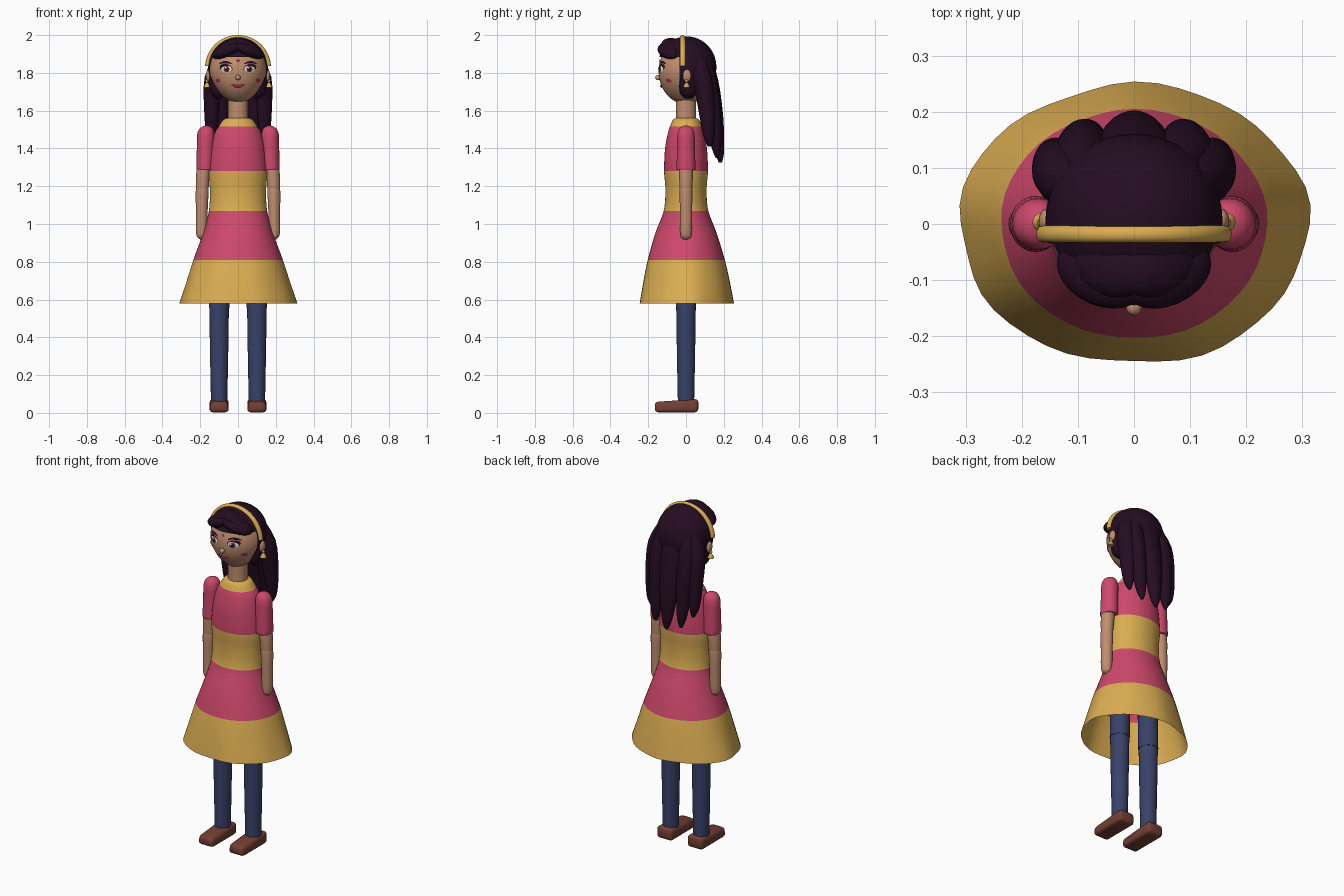
import bpy, bmesh, math
from mathutils import Matrix, Vector

cube = bpy.data.objects.get("Cube")
if cube:
    bpy.data.objects.remove(cube)


def material(name, rgb):
    m = bpy.data.materials.new(name)
    m.use_nodes = True
    m.diffuse_color = (*rgb, 1)
    m.node_tree.nodes["Principled BSDF"].inputs["Base Color"].default_value = (*rgb, 1)
    return m


PINK = material("pink cloth", (0.62, 0.065, 0.15))
GOLD = material("gold", (0.71, 0.42, 0.085))
NAVY = material("navy cloth", (0.04, 0.055, 0.14))
BROWN = material("brown leather", (0.17, 0.05, 0.034))
HAIR = material("dark hair", (0.018, 0.004, 0.016))
SKIN = material("skin", (0.53, 0.27, 0.16))
WHITE = material("eye white", (0.85, 0.85, 0.85))
IRIS = material("iris brown", (0.14, 0.035, 0.02))
RED = material("red", (0.45, 0.03, 0.07))


def finish(name, bm, *mats, angle=50):
    bmesh.ops.recalc_face_normals(bm, faces=bm.faces[:])
    mesh = bpy.data.meshes.new(name)
    bm.to_mesh(mesh)
    bm.free()
    ob = bpy.data.objects.new(name, mesh)
    bpy.context.collection.objects.link(ob)
    for m in mats:
        mesh.materials.append(m)
    bpy.ops.object.select_all(action='DESELECT')
    ob.select_set(True)
    bpy.context.view_layer.objects.active = ob
    bpy.ops.object.shade_smooth_by_angle(angle=math.radians(angle))
    return ob


def spline(pts, steps):
    """Catmull-Rom samples through a few control tuples."""
    out = []
    for i in range(len(pts) - 1):
        a, b, c, d = (Vector(pts[max(0, min(len(pts) - 1, i + k))]) for k in (-1, 0, 1, 2))
        for s in range(steps):
            t = s / steps
            out.append(0.5 * (2 * b + (c - a) * t + (2 * a - 5 * b + 4 * c - d) * t * t
                              + (3 * b - a - 3 * c + d) * t ** 3))
    return out + [Vector(pts[-1])]


def loft(name, rings, *mats, steps=3, seg=24, caps=(True, True), wave=None, rule=None):
    """Skin horizontal ellipses given as (x, y, z, rx, ry)."""
    bm = bmesh.new()
    loops = []
    for x, y, z, rx, ry in spline(rings, steps):
        loop = []
        for k in range(seg):
            a = 2 * math.pi * k / seg
            w = 1 + (wave(a, z) if wave else 0)
            loop.append(bm.verts.new((x + rx * w * math.cos(a), y + ry * w * math.sin(a), z)))
        loops.append(loop)
    for lo, hi in zip(loops, loops[1:]):
        for k in range(seg):
            n = (k + 1) % seg
            bm.faces.new((lo[k], lo[n], hi[n], hi[k]))
    for on, loop in zip(caps, (loops[0], loops[-1])):
        if on:
            bm.faces.new(loop)
    if rule:
        for f in bm.faces:
            f.material_index = rule(f.calc_center_median().z)
    return finish(name, bm, *mats)


def ball(name, at, size, mat, rot=None, seg=24):
    bm = bmesh.new()
    m = Matrix.Translation(at) @ (rot or Matrix()) @ Matrix.Diagonal((*size, 1))
    bmesh.ops.create_uvsphere(bm, u_segments=seg, v_segments=seg // 2, radius=1, matrix=m)
    return finish(name, bm, mat)


# Dress: banded, open at the hem, which ripples slightly
def ripple(a, z):
    return max(0, (0.95 - z) / 0.37) * (0.014 * math.sin(5 * a + 0.6) + 0.008 * math.sin(9 * a))


def dress_band(z):
    return int(z < 0.81 or 1.07 < z < 1.28 or z > 1.515)


dress = [(0.58, .311, .249), (0.70, .272, .228), (0.81, .237, .204), (0.95, .186, .163),
         (1.07, .154, .118), (1.18, .149, .109), (1.28, .155, .116), (1.40, .143, .111),
         (1.48, .124, .096), (1.515, .103, .085), (1.55, .08, .07), (1.56, .06, .056)]
loft("dress", [(0, 0, *r) for r in dress], PINK, GOLD, steps=4, seg=48,
     caps=(False, True), wave=ripple, rule=dress_band)
loft("neck", [(0, 0, 1.54, .054, .054), (0, 0, 1.70, .054, .054)], SKIN)

# Head: round skull narrowing to the chin
EYE_LINE, CHIN = 1.81, 1.635


def head_radii(z):
    if z > EYE_LINE:
        f = math.sqrt(max(0, 1 - ((z - EYE_LINE) / 0.165) ** 2))
        return 0.15 * f, 0.145 * f
    t = min(1, (EYE_LINE - z) / (EYE_LINE - CHIN))
    return 0.15 * (1 - t ** 1.8) ** 0.65, 0.145 * math.sqrt(1 - t * t)


head_rings = []
for i in range(33):
    z = CHIN + 0.17 * (1 - math.cos(math.pi * (0.03 + 0.94 * i / 32)))
    head_rings.append((0, 0, z, *head_radii(z)))
loft("head", head_rings, SKIN, steps=1, seg=40)


def face_mark(name, cx, cz, w, h, mat, lift, bulge=0.0, bend=0.0, tilt=0.0):
    """Thin lens or curved stroke following the face surface."""
    bm = bmesh.new()
    rows = []
    for i in range(17):
        u = -math.cos(math.pi * (i + 0.2) / 16.4)
        x = cx + u * w
        row = []
        for j in range(7):
            v = j / 3 - 1
            z = cz + bend * u * u + tilt * u + v * h * math.sqrt(1 - u * u)
            rx, ry = head_radii(z)
            y = -ry * math.sqrt(max(0, 1 - (x / rx) ** 2))
            row.append(bm.verts.new((x, y - lift - bulge * (1 - u * u) * (1 - v * v), z)))
        rows.append(row)
    for a, b in zip(rows, rows[1:]):
        for j in range(6):
            bm.faces.new((a[j], b[j], b[j + 1], a[j + 1]))
    return finish(name, bm, mat)


ball("nose", (0, -0.148, 1.775), (0.014, 0.015, 0.014), SKIN)
face_mark("mouth", 0, 1.728, 0.038, 0.008, RED, 0.003, 0.006, bend=0.013)
face_mark("forehead_dot", 0, 1.865, 0.007, 0.008, RED, 0.003, 0.003)

# Mirrored parts
for side, s in (("left", 1), ("right", -1)):
    def both(part):
        return side + "_" + part

    # Face details
    face_mark(both("lashes"), s * .063, 1.826, .034, .021, HAIR, .003, .002, tilt=s * .005)
    face_mark(both("eye"), s * .061, 1.82, .028, .018, WHITE, .004, .004)
    face_mark(both("iris"), s * .06, 1.82, .016, .0165, IRIS, .007, .003)
    face_mark(both("pupil"), s * .06, 1.82, .009, .010, HAIR, .010, .001)
    face_mark(both("glint"), s * .06 - .005, 1.827, .005, .005, WHITE, .012)
    face_mark(both("brow"), s * .066, 1.857, .034, .006, HAIR, .004, .002, bend=-.009)
    face_mark(both("cheek"), s * .106, 1.76, .012, .011, RED, .003, .002)

    # Ear and earring
    ball(both("ear"), (s * .156, .005, 1.785), (.014, .022, .033), SKIN)
    ball(both("ear_stud"), (s * .164, .003, 1.757), (.009, .009, .009), GOLD, seg=12)
    loft(both("earring"), [(s * .164, .003, 1.722, .017, .017), (s * .164, .003, 1.73, .016, .016),
                           (s * .164, .003, 1.75, .005, .005)], GOLD, seg=16)

    # Sleeve, arm and hand
    loft(both("sleeve"), [(s * .175, 0, 1.285, .044, .048), (s * .175, 0, 1.30, .046, .05),
                          (s * .172, 0, 1.40, .046, .047), (s * .17, 0, 1.475, .046, .045),
                          (s * .168, 0, 1.508, .032, .033), (s * .168, 0, 1.522, .006, .006)], PINK)
    loft(both("upper_arm"), [(s * .189, 0, 1.185, .033, .033), (s * .187, 0, 1.24, .036, .036),
                             (s * .18, 0, 1.32, .036, .036)], SKIN)
    loft(both("forearm"), [(s * .193, 0, .918, .006, .008), (s * .193, 0, .93, .022, .026),
                           (s * .193, 0, .965, .03, .031), (s * .192, 0, 1.06, .031, .032),
                           (s * .19, 0, 1.17, .034, .034), (s * .189, 0, 1.195, .03, .03)], SKIN)

    # Leg
    loft(both("shin"), [(s * .1, 0, .05, .043, .043), (s * .1, 0, .30, .048, .048),
                        (s * .1, 0, .57, .052, .052)], NAVY)
    loft(both("thigh"), [(s * .1, 0, .555, .054, .054), (s * .095, 0, .90, .055, .055)], NAVY)

    # Shoe: bevelled box with a lower toe
    bm = bmesh.new()
    bmesh.ops.create_cube(bm, size=1)
    for v in bm.verts:
        toe, top = v.co.y < 0, v.co.z > 0
        v.co = (s * .1 + v.co.x * (.088 if toe and top else .102), -.165 if toe else .065,
                (.058 if toe else .074) if top else .003)
    bmesh.ops.bevel(bm, geom=bm.edges[:], offset=.018, segments=3, profile=.5, affect='EDGES')
    finish(both("shoe"), bm, BROWN)

    # Fringe, swept out from the centre parting
    ball(both("fringe"), (s * .058, -.088, 1.917), (.088, .058, .036), HAIR,
         Matrix.Rotation(s * .36, 4, 'Y') @ Matrix.Rotation(s * .38, 4, 'Z'))
    ball(both("fringe_top"), (s * .04, -.075, 1.945), (.075, .055, .03), HAIR,
         Matrix.Rotation(s * .4, 4, 'Y') @ Matrix.Rotation(s * .25, 4, 'Z'))

    # Side lock behind the ear and the long back locks
    loft(both("side_lock"), [(s * .10, .015, 1.665, .015, .02), (s * .115, .012, 1.70, .035, .045),
                             (s * .125, .01, 1.80, .03, .046), (s * .11, .01, 1.90, .03, .04)], HAIR)
    loft(both("outer_lock"), [(s * .135, .125, 1.41, .008, .01), (s * .14, .12, 1.47, .028, .03),
                              (s * .138, .108, 1.62, .042, .045), (s * .13, .085, 1.78, .046, .05),
                              (s * .10, .06, 1.90, .02, .03)], HAIR)
    loft(both("middle_lock"), [(s * .082, .165, 1.35, .008, .008), (s * .085, .16, 1.41, .028, .026),
                               (s * .09, .14, 1.58, .045, .045), (s * .09, .115, 1.76, .05, .048),
                               (s * .07, .08, 1.90, .03, .035)], HAIR)

loft("centre_lock", [(0, .182, 1.325, .008, .008), (0, .176, 1.39, .032, .026),
                     (0, .155, 1.57, .058, .042), (0, .125, 1.76, .066, .046),
                     (0, .10, 1.90, .04, .03)], HAIR)

# Hair cap: shell with the face side cut away
bm = bmesh.new()
bmesh.ops.create_uvsphere(bm, u_segments=40, v_segments=24, radius=1,
                          matrix=Matrix.Translation((0, 0.005, 1.83)) @ Matrix.Diagonal((.158, .156, .163, 1)))
for co, no in (((0, 0, 1.885), (0, 0, 1)), ((0, -.035, 0), (0, 1, 0))):
    bmesh.ops.bisect_plane(bm, geom=bm.verts[:] + bm.edges[:] + bm.faces[:], plane_co=co, plane_no=no)
centres = [(f, f.calc_center_median()) for f in bm.faces]
bmesh.ops.delete(bm, geom=[f for f, c in centres if c.y < -.035 and c.z < 1.885], context='FACES')
finish("hair_cap", bm, HAIR)

# Headband: arched tube over the crown
bm = bmesh.new()
loops = []
for i in range(41):
    a = math.radians(4 + 172 * i / 40)
    loop = []
    for k in range(12):
        b = 2 * math.pi * k / 12
        r = .163 + .012 * math.cos(b)
        loop.append(bm.verts.new((r * math.cos(a), -.018 + .015 * math.sin(b), 1.825 + r * math.sin(a))))
    loops.append(loop)
for lo, hi in zip(loops, loops[1:]):
    for k in range(12):
        bm.faces.new((lo[k], lo[k - 1], hi[k - 1], hi[k]))
bm.faces.new(loops[0])
bm.faces.new(loops[-1])
finish("headband", bm, GOLD)
